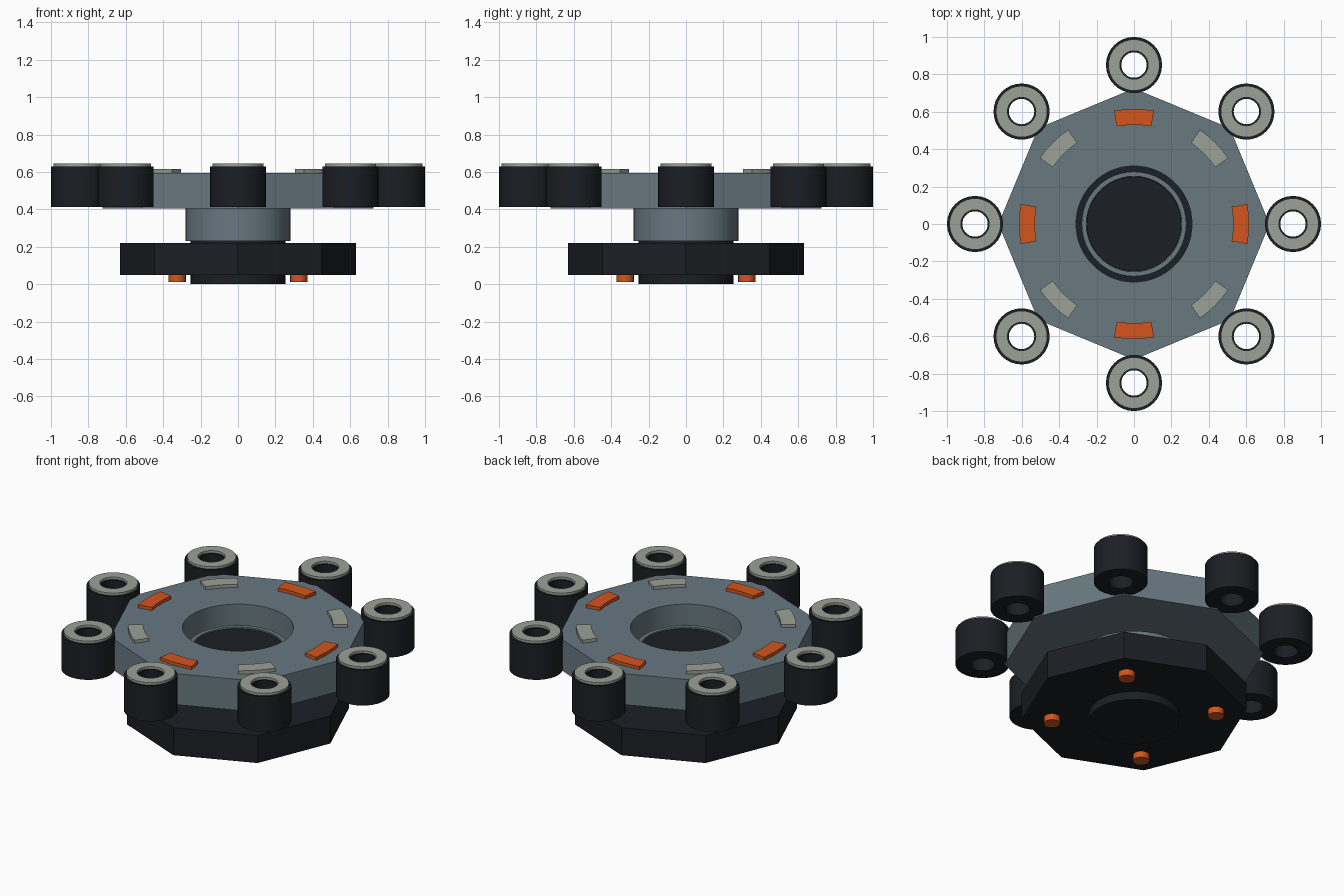
import bpy
from math import sin, cos, pi, radians

if "Cube" in bpy.data.objects:
    bpy.data.objects.remove(bpy.data.objects["Cube"])


def material(name, rgb):
    m = bpy.data.materials.new(name)
    m.diffuse_color = (*rgb, 1)
    m.use_nodes = True
    m.node_tree.nodes["Principled BSDF"].inputs["Base Color"].default_value = m.diffuse_color
    return m


STEEL = material("blue_grey", (0.138, 0.188, 0.216))
DARK = material("near_black", (0.011, 0.013, 0.017))
GREY = material("warm_grey", (0.33, 0.355, 0.31))
ORANGE = material("orange", (0.66, 0.09, 0.012))


def make(name, verts, faces, mat, smooth=True):
    me = bpy.data.meshes.new(name)
    me.from_pydata(verts, [], faces)
    if smooth:
        me.shade_smooth()
        me.set_sharp_from_angle(angle=radians(30))
    me.materials.append(mat)
    ob = bpy.data.objects.new(name, me)
    bpy.context.collection.objects.link(ob)
    return ob


def cylinder(name, r, z0, z1, mat, at=(0, 0), n=48, smooth=True):
    verts = [(at[0] + r * cos(2 * pi * i / n), at[1] + r * sin(2 * pi * i / n), z)
             for z in (z0, z1) for i in range(n)]
    faces = [(i, (i + 1) % n, n + (i + 1) % n, n + i) for i in range(n)]
    faces += [tuple(reversed(range(n))), tuple(range(n, 2 * n))]
    return make(name, verts, faces, mat, smooth)


def octagon(r, a):
    return r * cos(pi / 8) / cos(a % (pi / 4) - pi / 8)


def lathe(name, profile, mat, at=(0, 0), n=48, shape=lambda r, a: r, smooth=True):
    """Spin a closed profile (r, z), listed anticlockwise, round the z axis."""
    k = len(profile)
    verts = []
    for i in range(n):
        a = 2 * pi * i / n
        for r, z in profile:
            q = shape(r, a)
            verts.append((at[0] + q * cos(a), at[1] + q * sin(a), z))
    faces = []
    for i in range(n):
        j = (i + 1) % n
        for p in range(k):
            q = (p + 1) % k
            faces.append((i * k + p, j * k + p, j * k + q, i * k + q))
    return make(name, verts, faces, mat, smooth)


def pad(name, angle, mat, r0=0.53, r1=0.615, half=radians(10), z0=0.585, z1=0.616, n=4):
    verts = []
    for i in range(n + 1):
        a = angle - half + 2 * half * i / n
        verts += [(r * cos(a), r * sin(a), z)
                  for r, z in ((r0, z0), (r1, z0), (r1, z1), (r0, z1))]
    faces = [(4 * i + p, 4 * i + 4 + p, 4 * i + 4 + (p + 1) % 4, 4 * i + (p + 1) % 4)
             for i in range(n) for p in range(4)]
    faces += [(0, 1, 2, 3), (4 * n + 3, 4 * n + 2, 4 * n + 1, 4 * n)]
    return make(name, verts, faces, mat, False)


# Octagonal upper plate with round central hole
lathe("upper_plate", [(0.31, 0.405), (0.725, 0.405), (0.725, 0.596), (0.31, 0.596)],
      STEEL, n=64, shape=lambda r, a: octagon(r, a) if r > 0.5 else r)

# Octagonal base, central column and the collar round it
cylinder("base_plate", 0.63, 0.05, 0.22, DARK, n=8, smooth=False)
cylinder("centre_column", 0.253, 0.0, 0.472, DARK)
lathe("hub_collar", [(0.25, 0.23), (0.28, 0.23), (0.28, 0.48), (0.255, 0.48)], STEEL)

# Eight hollow rollers with grey rim caps, and alternating pads
for i in range(8):
    a = i * pi / 4
    c = (0.85 * cos(a), 0.85 * sin(a))
    lathe(f"roller_{i}", [(0.068, 0.412), (0.15, 0.412), (0.15, 0.63), (0.068, 0.63)],
          DARK, c, 32)
    lathe(f"roller_cap_{i}", [(0.076, 0.61), (0.137, 0.61), (0.137, 0.645), (0.076, 0.645)],
          GREY, c, 32)
    pad(f"pad_{i}", a, GREY if i % 2 else ORANGE)

# Four feet under the base
for i in range(4):
    a = pi / 4 + i * pi / 2
    cylinder(f"foot_{i}", 0.046, 0.012, 0.07, ORANGE,
             (0.46 * cos(a), 0.46 * sin(a)), 20)
